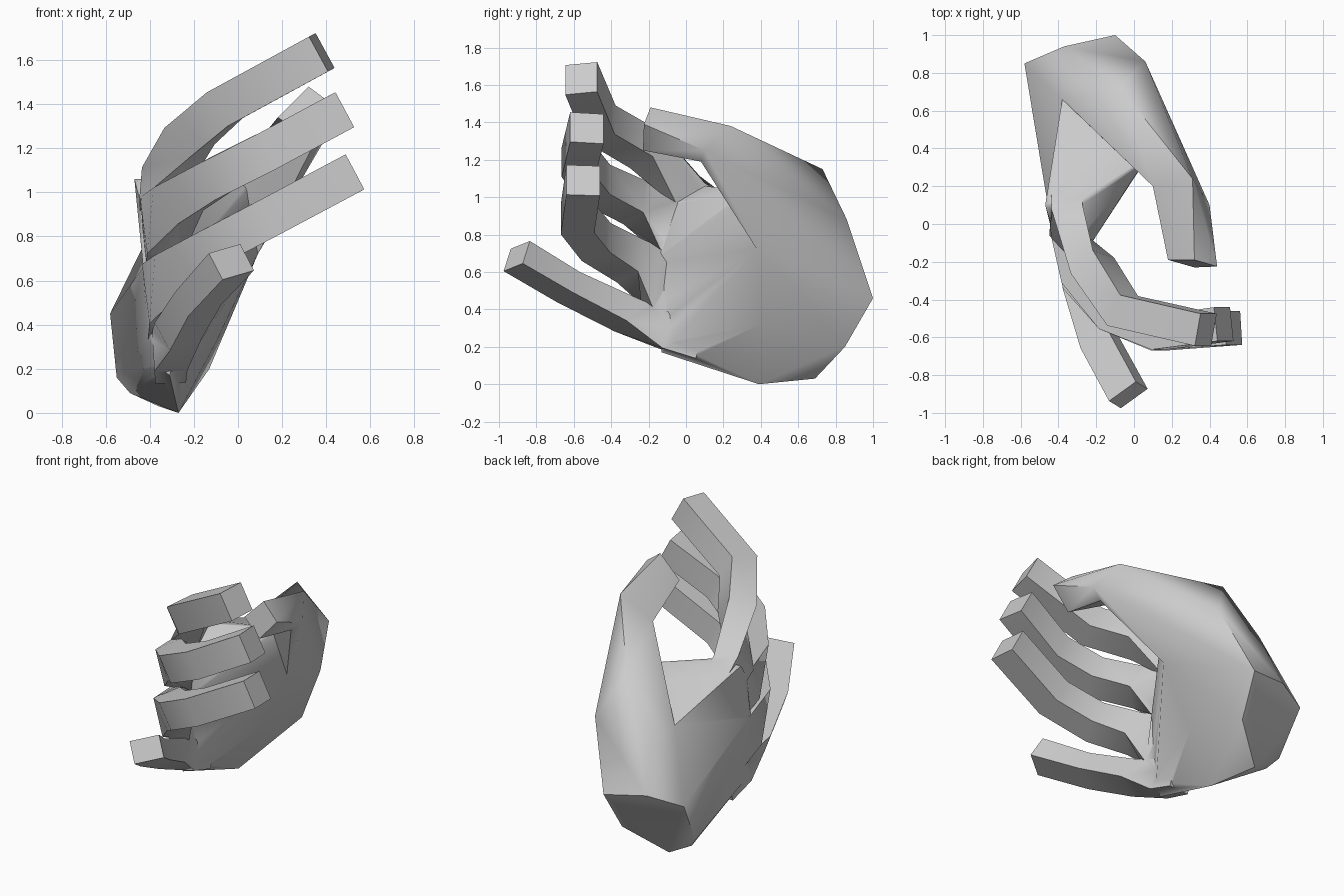
import bpy, bmesh
from mathutils import Vector

if "Cube" in bpy.data.objects:
    bpy.data.objects.remove(bpy.data.objects["Cube"])


def make(name, bm):
    bmesh.ops.recalc_face_normals(bm, faces=bm.faces)
    me = bpy.data.meshes.new(name)
    bm.to_mesh(me)
    bm.free()
    ob = bpy.data.objects.new(name, me)
    bpy.context.collection.objects.link(ob)
    return ob


def hull(name, pts):
    bm = bmesh.new()
    for p in pts:
        bm.verts.new(p)
    r = bmesh.ops.convex_hull(bm, input=bm.verts)
    junk = {g for g in r["geom_interior"] + r["geom_unused"] if isinstance(g, bmesh.types.BMVert)}
    bmesh.ops.delete(bm, geom=list(junk), context='VERTS')
    return make(name, bm)


def finger(name, path, widths, thick, base_axis=(-0.05, 0.2, 1), axis=(-0.47, 0, 0.88)):
    """Square tube along a bent path; the axes are the hinge lines at knuckle and joints."""
    pts = [Vector(p) for p in path]
    bm = bmesh.new()
    rings = []
    for i, p in enumerate(pts):
        a, b = pts[max(i - 1, 0)], pts[min(i + 1, len(pts) - 1)]
        d = (b - a).normalized()
        w = Vector(base_axis if i < 2 else axis)
        w = (w - d * w.dot(d)).normalized()
        t = d.cross(w)
        rings.append([bm.verts.new(p + w * widths[i] * u + t * thick[i] * v)
                      for u, v in ((1, 1), (1, -1), (-1, -1), (-1, 1))])
    for r, s in zip(rings, rings[1:]):
        for k in range(4):
            bm.faces.new((r[k], r[(k + 1) % 4], s[(k + 1) % 4], s[k]))
    bm.faces.new(rings[0])
    bm.faces.new(rings[-1])
    return make(name, bm)


# slanted wrist cut, web triangle and thumb joint shared between parts
wrist = [(-.58, .85, .45), (-.37, .94, .50), (-.10, 1.0, .46),
         (-.13, .85, .20), (-.36, .69, .03), (-.55, .69, .16)]
web = [(-.38, .66, .86), (.06, .34, 1.03)]
joint = [(.31, .24, 1.38), (.40, .10, 1.25), (.33, .08, 1.19), (.10, .20, 1.24)]
heel = [(.09, .38, .72), (-.10, .40, .32)]
ring_row = [(-.43, -.06, .66), (-.25, -.14, .69)]

# lower palm from the wrist to the outer knuckles
palm = hull("hand", wrist + web + heel + ring_row + [
    (-.27, .39, 0), (-.49, .64, .09),
    (-.40, -.08, .37), (-.25, -.10, .37), (-.37, -.10, .22),
    (-.31, -.13, .17), (-.24, -.08, .22)])

# upper palm under the index and middle knuckles
upper_palm = hull("upper_palm", web + heel + ring_row + [
    (-.47, .10, 1.06), (-.28, .10, 1.06),
    (-.44, 0, .95), (-.27, -.06, .97)])

# ball of the thumb and thumb
thumb_base = hull("thumb_base", wrist[:3] + web + heel[:1] + joint + [
    (-.08, .73, 1.15), (.06, .86, .88), (-.30, .80, .86), (.25, .34, 1.03)])
thumb = hull("thumb", joint + [(.20, .32, 1.22)] + [
    (.32, -.19, 1.48), (.44, -.225, 1.39), (.32, -.23, 1.25), (.18, -.19, 1.34)])

# curled fingers
fingers = [
    finger("index_finger", [(-.36, .15, .93), (-.36, .02, 1.02), (-.22, -.22, 1.255),
                            (-.06, -.46, 1.395), (.38, -.56, 1.635)],
           [.10, .10, .09, .09, .09], [.08, .085, .09, .09, .087], (0, .7, .5)),
    finger("middle_finger", [(-.345, .05, .79), (-.345, -.09, .85), (-.27, -.27, .97),
                             (-.10, -.48, 1.07), (.14, -.575, 1.19), (.475, -.53, 1.37)],
           [.13, .145, .10, .09, .09, .09], [.08, .085, .085, .09, .09, .09]),
    finger("ring_finger", [(-.335, .05, .46), (-.335, -.12, .54), (-.26, -.30, .66),
                           (-.10, -.48, .76), (.14, -.58, .885), (.525, -.55, 1.09)],
           [.14, .155, .105, .09, .09, .09], [.08, .085, .085, .09, .09, .09]),
    finger("little_finger", [(-.31, .08, .22), (-.31, -.10, .28), (-.27, -.33, .375),
                             (-.18, -.63, .52), (-.03, -.905, .685)],
           [.09, .095, .075, .065, .07], [.07, .075, .085, .09, .09],
           axis=(-.45, .3, .8)),
]

# fuse everything into one skin
for part in [upper_palm, thumb_base, thumb] + fingers:
    m = palm.modifiers.new("join", 'BOOLEAN')
    m.operation = 'UNION'
    m.solver = 'EXACT'
    m.object = part
    bpy.context.view_layer.objects.active = palm
    bpy.ops.object.modifier_apply(modifier=m.name)
    bpy.data.objects.remove(part, do_unlink=True)

palm.select_set(True)
bpy.ops.object.shade_smooth_by_angle(angle=0.85)
